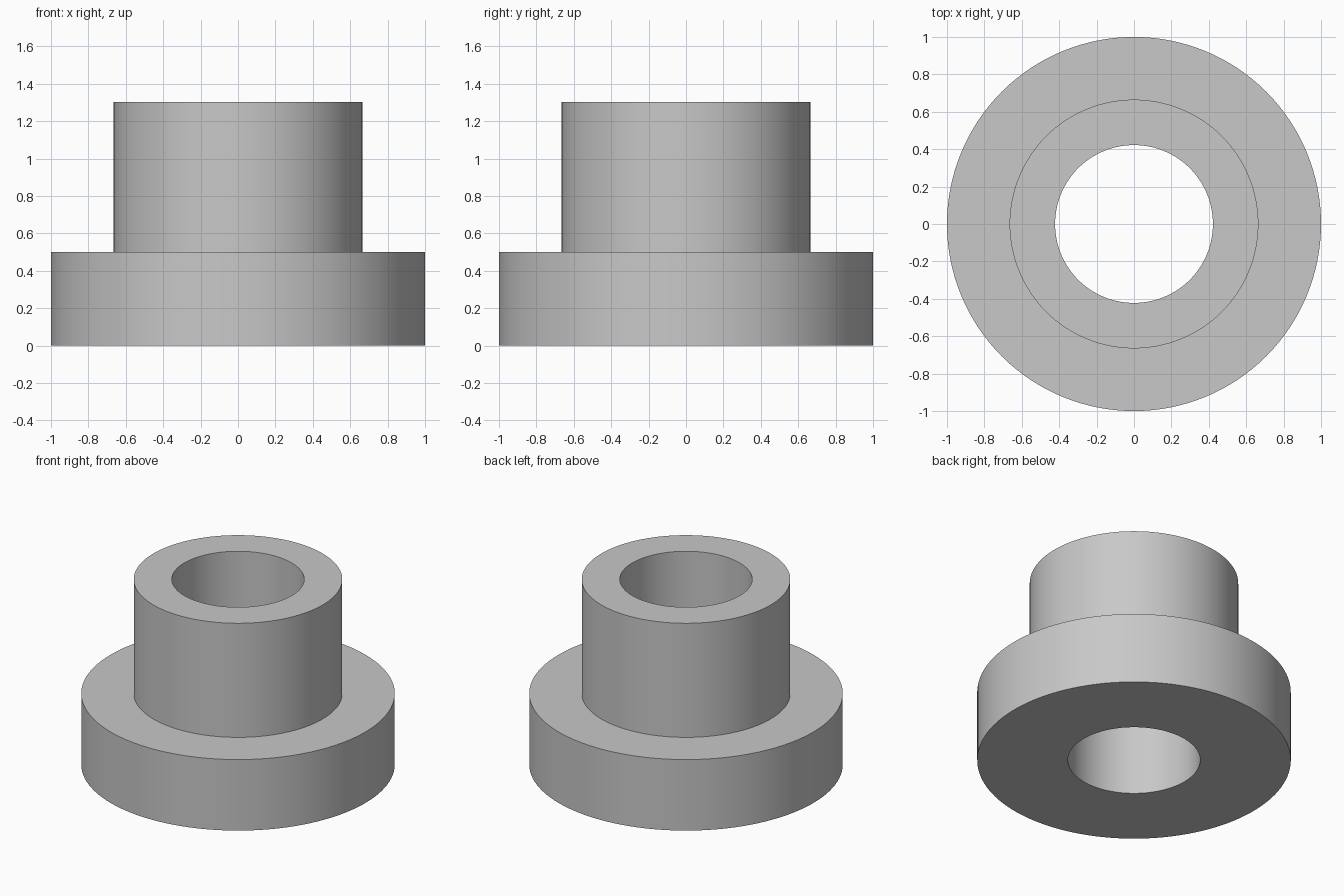
import bpy
import bmesh
from math import radians, tau
from mathutils import Matrix

cube = bpy.data.objects.get("Cube")
if cube:
    bpy.data.objects.remove(cube, do_unlink=True)

SEGMENTS = 128
HOLE_R, NECK_R, FLANGE_R = 0.422, 0.665, 1.0
FLANGE_TOP, NECK_TOP = 0.5, 1.303

# Plain grey material
grey = bpy.data.materials.new("light_grey")
grey.use_nodes = True
colour = (0.58, 0.58, 0.58, 1.0)
grey.diffuse_color = colour
grey.node_tree.nodes["Principled BSDF"].inputs["Base Color"].default_value = colour


def lathe(name, profile, material):
    """Turn a closed (radius, height) profile around the z axis."""
    bm = bmesh.new()
    rings = []
    for i in range(SEGMENTS):
        turn = Matrix.Rotation(tau * i / SEGMENTS, 3, "Z")
        ring = [bm.verts.new((r, 0, z)) for r, z in profile]
        bmesh.ops.rotate(bm, verts=ring, cent=(0, 0, 0), matrix=turn)
        rings.append(ring)
    count = len(profile)
    for i, ring in enumerate(rings):
        following = rings[(i + 1) % SEGMENTS]
        for j in range(count):
            k = (j + 1) % count
            bm.faces.new((ring[j], following[j], following[k], ring[k]))
    bmesh.ops.recalc_face_normals(bm, faces=bm.faces)
    mesh = bpy.data.meshes.new(name)
    bm.to_mesh(mesh)
    bm.free()
    mesh.materials.append(material)
    obj = bpy.data.objects.new(name, mesh)
    bpy.context.collection.objects.link(obj)
    bpy.ops.object.select_all(action="DESELECT")
    obj.select_set(True)
    bpy.context.view_layer.objects.active = obj
    bpy.ops.object.shade_smooth_by_angle(angle=radians(30))
    return obj


# Flanged bushing: wide base, narrower neck and a bore right through
lathe("flanged_bushing", [
    (HOLE_R, 0), (FLANGE_R, 0), (FLANGE_R, FLANGE_TOP),
    (NECK_R, FLANGE_TOP), (NECK_R, NECK_TOP), (HOLE_R, NECK_TOP),
], grey)
